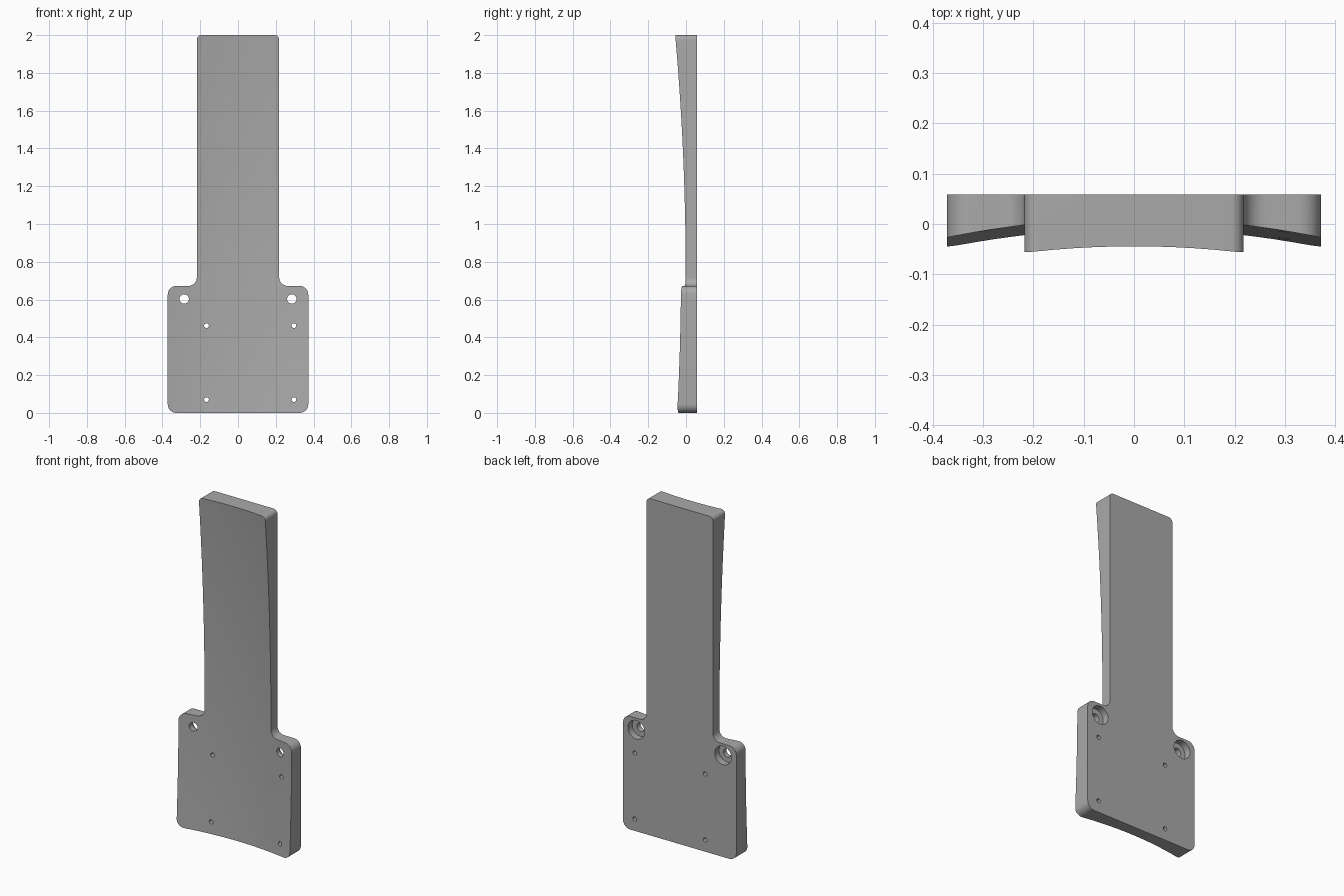
import bpy
import bmesh
from math import cos, sin, pi, radians
from mathutils import Matrix, Vector

BACK = 0.059
old = bpy.data.objects.get("Cube")
if old:
    bpy.data.objects.remove(old, do_unlink=True)

grey = bpy.data.materials.new("plain grey")
grey.use_nodes = True
colour = (0.4, 0.4, 0.4, 1)
grey.diffuse_color = colour
grey.node_tree.nodes["Principled BSDF"].inputs["Base Color"].default_value = colour


def make_object(name, bm):
    bmesh.ops.recalc_face_normals(bm, faces=bm.faces)
    mesh = bpy.data.meshes.new(name)
    bm.to_mesh(mesh)
    bm.free()
    mesh.materials.append(grey)
    obj = bpy.data.objects.new(name, mesh)
    bpy.context.collection.objects.link(obj)
    return obj


def rounded(corners, steps=8):
    """Round each (x, z, radius) corner of a closed outline with an arc."""
    points = []
    for i, (x, z, r) in enumerate(corners):
        p = Vector((x, z))
        a = (Vector(corners[i - 1][:2]) - p).normalized()
        b = (Vector(corners[(i + 1) % len(corners)][:2]) - p).normalized()
        centre = p + (a + b) * r
        for k in range(steps + 1):
            t = k / steps * pi / 2
            points.append(centre - b * r * cos(t) - a * r * sin(t))
    return points


def cylinder(name, x, z, radius, y0, y1, sides=32):
    bm = bmesh.new()
    place = Matrix.Translation((x, (y0 + y1) / 2, z)) @ Matrix.Rotation(pi / 2, 4, "X")
    bmesh.ops.create_cone(bm, cap_ends=True, segments=sides, radius1=radius,
                          radius2=radius, depth=y1 - y0, matrix=place)
    return make_object(name, bm)


def cut(target, cutter, operation):
    mod = target.modifiers.new("cut", "BOOLEAN")
    mod.operation, mod.object, mod.solver = operation, cutter, "EXACT"
    bpy.context.view_layer.objects.active = target
    bpy.ops.object.modifier_apply(modifier=mod.name)
    bpy.data.objects.remove(cutter, do_unlink=True)


def front_y(x, z):
    return 0.011 - 0.27 * x * x - 0.0356 * (z - 0.754) ** 2


# Blank with the doubly hollowed front and a flat back
bm = bmesh.new()
bmesh.ops.create_grid(bm, x_segments=22, y_segments=30, size=1)
for v in bm.verts:
    x, z = v.co.x * 0.44, 1 + v.co.y * 1.1
    v.co = (x, front_y(x, z), z)
extruded = bmesh.ops.extrude_face_region(bm, geom=bm.faces[:], use_keep_orig=True)
for v in extruded["geom"]:
    if isinstance(v, bmesh.types.BMVert):
        v.co.y = BACK
plate = make_object("neck_plate", bm)

# Paddle-shaped outline: wide base with shoulders and a long neck
half = [(0.372, 0, 0.045), (0.372, 0.672, 0.045),
        (0.218, 0.672, 0.045), (0.218, 2, 0.025)]
outline = rounded(half + [(-x, z, r) for x, z, r in reversed(half)])
bm = bmesh.new()
face = bm.faces.new([bm.verts.new((p.x, -0.3, p.y)) for p in outline])
side = bmesh.ops.extrude_face_region(bm, geom=[face], use_keep_orig=True)
for v in side["geom"]:
    if isinstance(v, bmesh.types.BMVert):
        v.co.y = 0.3
cut(plate, make_object("outline_cutter", bm), "INTERSECT")

# Shoulder bolt holes, counterbored from the back
for s in (-1, 1):
    cut(plate, cylinder("bolt_cutter", s * 0.285, 0.603, 0.025, -0.2, 0.2), "DIFFERENCE")
    cut(plate, cylinder("bore_cutter", s * 0.285, 0.603, 0.055, BACK - 0.04, 0.2), "DIFFERENCE")

# Small screw holes
for x in (-0.167, 0.296):
    for z in (0.07, 0.462):
        cut(plate, cylinder("screw_cutter", x, z, 0.0125, -0.2, 0.2, 20), "DIFFERENCE")

# Merge the flat back into one clean surface and smooth the curves
bm = bmesh.new()
bm.from_mesh(plate.data)
bmesh.ops.dissolve_limit(bm, angle_limit=radians(0.05), verts=bm.verts, edges=bm.edges)
bmesh.ops.triangulate(bm, faces=[f for f in bm.faces if len(f.verts) > 4])
bm.to_mesh(plate.data)
bm.free()
bpy.ops.object.select_all(action="DESELECT")
plate.select_set(True)
bpy.context.view_layer.objects.active = plate
bpy.ops.object.shade_smooth_by_angle(angle=radians(30))
